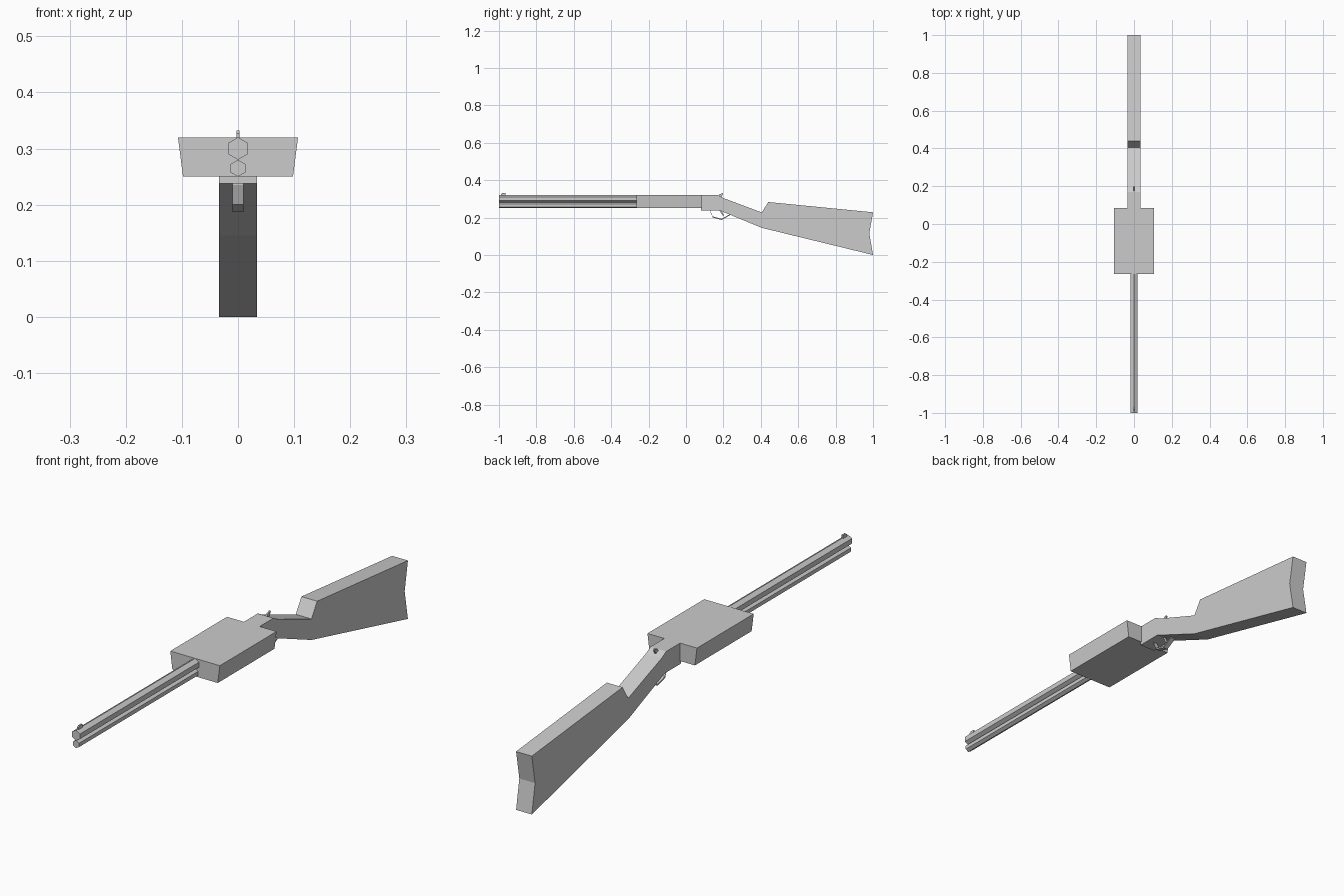
import bpy, bmesh, math

old = bpy.data.objects.get("Cube")
if old:
    bpy.data.objects.remove(old, do_unlink=True)

grey = bpy.data.materials.new("grey")
grey.use_nodes = True
colour = (0.6, 0.6, 0.6, 1)
grey.diffuse_color = colour
grey.node_tree.nodes["Principled BSDF"].inputs["Base Color"].default_value = colour


def extrude(name, points, start, end, axis="X"):
    """Extrude a closed outline along X (points are y, z) or Y (points are x, z)."""
    bm = bmesh.new()
    place = (lambda p, d: (d, p[0], p[1])) if axis == "X" else (lambda p, d: (p[0], d, p[1]))
    face = bm.faces.new([bm.verts.new(place(p, start)) for p in points])
    moved = bmesh.ops.extrude_face_region(bm, geom=[face])["geom"]
    shift = (end - start, 0, 0) if axis == "X" else (0, end - start, 0)
    bmesh.ops.translate(bm, vec=shift, verts=[v for v in moved if isinstance(v, bmesh.types.BMVert)])
    if face.is_valid and len(face.link_loops if hasattr(face, "link_loops") else []) > 99:
        bm.faces.remove(face)
    bmesh.ops.recalc_face_normals(bm, faces=bm.faces)
    mesh = bpy.data.meshes.new(name)
    bm.to_mesh(mesh)
    bm.free()
    mesh.materials.append(grey)
    obj = bpy.data.objects.new(name, mesh)
    bpy.context.collection.objects.link(obj)
    return obj


def hexagon(z, radius):
    return [(radius * math.sin(i * math.pi / 3), z + radius * math.cos(i * math.pi / 3)) for i in range(6)]


def strip(path, thickness):
    """Outline of a thin strip, thickened upwards from its path."""
    return path + [(y, z + thickness) for y, z in reversed(path)]


# Barrel and the tube below it
extrude("barrel", hexagon(0.3, 0.02), -1, -0.26, "Y")
extrude("magazine_tube", hexagon(0.265, 0.015), -1, -0.26, "Y")

# Wide fore-end, tapering downwards
extrude("fore_end", [(-0.107, 0.32), (0.107, 0.32), (0.098, 0.25), (-0.098, 0.25)], -0.265, 0.085, "Y")

# Receiver, grip and butt in one side profile
extrude("stock", [
    (0.08, 0.32), (0.17, 0.32), (0.2, 0.304), (0.405, 0.227), (0.44, 0.283),
    (1, 0.228), (0.98, 0.115), (1, 0), (0.405, 0.145), (0.18, 0.238), (0.08, 0.238),
], -0.034, 0.034)

# Trigger guard and trigger
extrude("trigger_guard", strip([(0.128, 0.235), (0.143, 0.2), (0.19, 0.187), (0.235, 0.212)], 0.006), -0.01, 0.01)
extrude("trigger", [(0.178, 0.24), (0.188, 0.24), (0.202, 0.212), (0.195, 0.212)], -0.003, 0.003)

# Front sight and hammer
extrude("front_sight", [(-0.988, 0.315), (-0.988, 0.327), (-0.982, 0.332), (-0.965, 0.332), (-0.965, 0.315)], -0.003, 0.003)
extrude("hammer", [(0.172, 0.315), (0.18, 0.325), (0.197, 0.331), (0.198, 0.325), (0.188, 0.308)], -0.003, 0.003)
